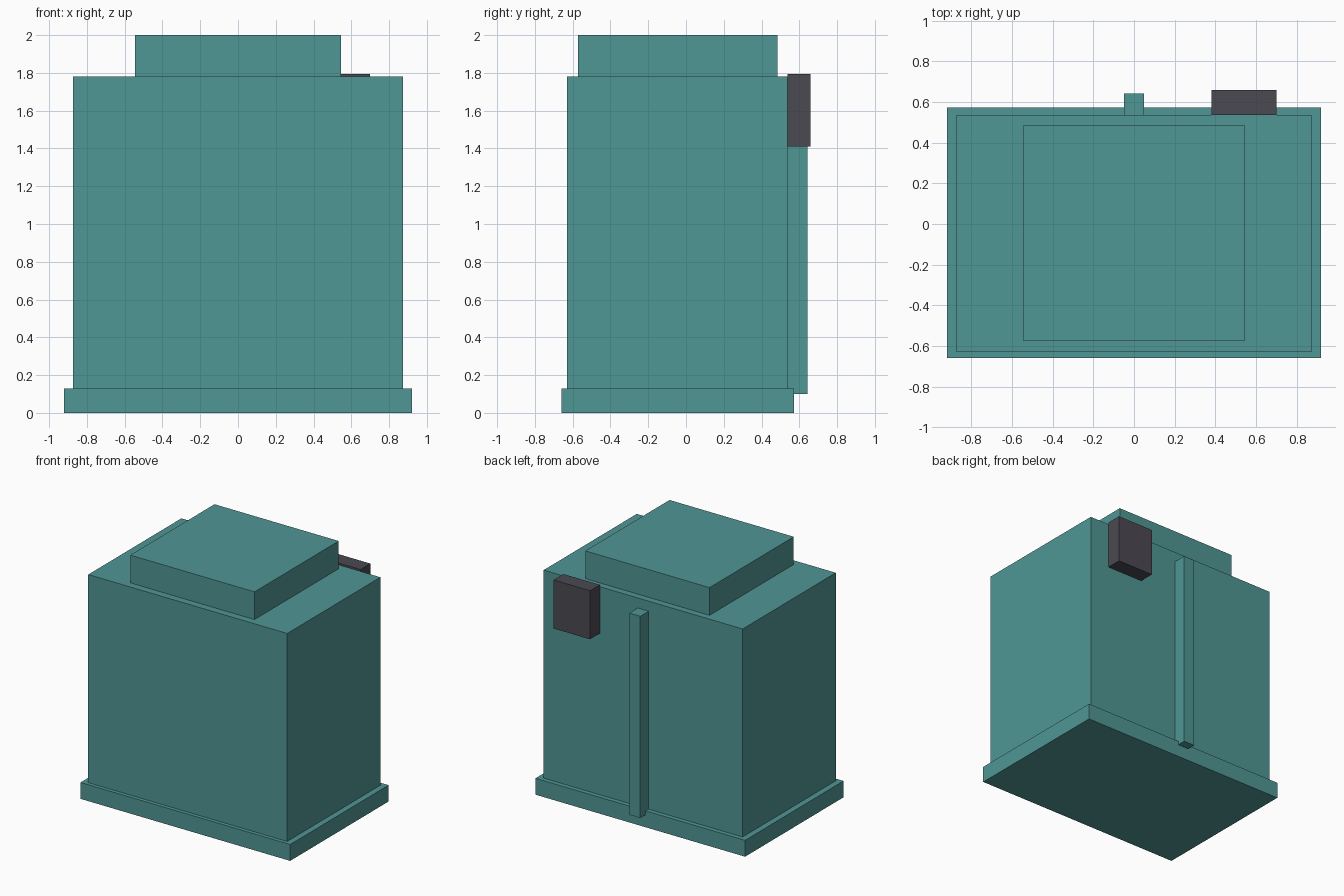
import bpy

default_cube = bpy.data.objects.get("Cube")
if default_cube:
    bpy.data.objects.remove(default_cube, do_unlink=True)


def make_material(name, rgb):
    mat = bpy.data.materials.new(name)
    mat.use_nodes = True
    colour = (*rgb, 1)
    mat.diffuse_color = colour
    mat.node_tree.nodes["Principled BSDF"].inputs["Base Color"].default_value = colour
    return mat


def box(name, x, y, z, mat):
    """Add a box from its (min, max) range along each axis."""
    ranges = (x, y, z)
    bpy.ops.mesh.primitive_cube_add(size=1, location=[sum(r) / 2 for r in ranges])
    obj = bpy.context.object
    obj.name = name
    obj.scale = [r[1] - r[0] for r in ranges]
    bpy.ops.object.transform_apply(location=False, rotation=False, scale=True)
    obj.data.materials.append(mat)
    return obj


teal = make_material("teal", (0.08, 0.31, 0.30))
charcoal = make_material("charcoal", (0.072, 0.067, 0.084))

back = 0.537  # rear face of the cabinet

# Stacked main volumes
box("base_plinth", (-0.92, 0.92), (-0.66, 0.573), (0, 0.13), teal)
box("main_body", (-0.873, 0.873), (-0.63, back), (0.13, 1.78), teal)
box("top_cap", (-0.545, 0.545), (-0.572, 0.484), (1.78, 2), teal)

# Fittings on the rear face
box("rear_conduit", (-0.048, 0.048), (back, 0.642), (0.1, 1.7), teal)
box("rear_control_box", (0.38, 0.7), (back, 0.66), (1.41, 1.795), charcoal)
